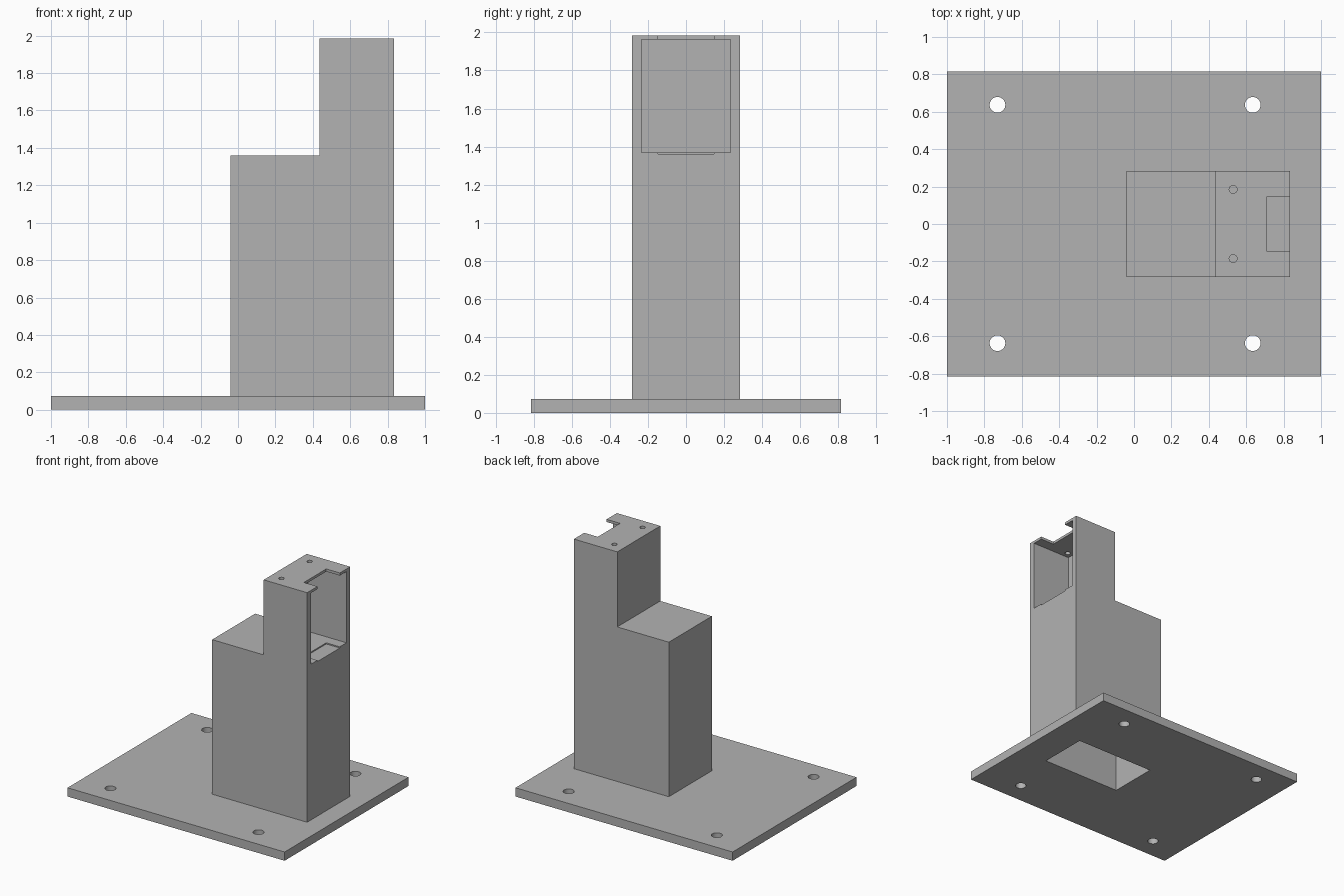
import bpy, bmesh

cube = bpy.data.objects.get("Cube")
if cube:
    bpy.data.objects.remove(cube, do_unlink=True)

grey = bpy.data.materials.new("plain grey")
grey.use_nodes = True
colour = (0.45, 0.45, 0.45, 1)
grey.diffuse_color = colour
grey.node_tree.nodes["Principled BSDF"].inputs["Base Color"].default_value = colour


def finish(name, bm):
    bmesh.ops.recalc_face_normals(bm, faces=bm.faces)
    mesh = bpy.data.meshes.new(name)
    bm.to_mesh(mesh)
    bm.free()
    mesh.materials.append(grey)
    obj = bpy.data.objects.new(name, mesh)
    bpy.context.collection.objects.link(obj)
    return obj


def box(name, x, y, z):
    """Box from x, y and z ranges."""
    bm = bmesh.new()
    bmesh.ops.create_cube(bm, size=1)
    for v in bm.verts:
        v.co = [r[0] if c < 0 else r[1] for c, r in zip(v.co, (x, y, z))]
    return finish(name, bm)


def drill(name, x, y, z, radius):
    """Upright cylinder over a z range."""
    bm = bmesh.new()
    bmesh.ops.create_cone(bm, cap_ends=True, segments=32, radius1=radius,
                          radius2=radius, depth=z[1] - z[0])
    bmesh.ops.translate(bm, verts=bm.verts, vec=(x, y, sum(z) / 2))
    return finish(name, bm)


def combine(target, tool, operation):
    """Apply a boolean, then drop the tool."""
    mod = target.modifiers.new(operation, 'BOOLEAN')
    mod.operation = operation
    mod.solver = 'EXACT'
    mod.object = tool
    bpy.context.view_layer.objects.active = target
    bpy.ops.object.modifier_apply(modifier=mod.name)
    bpy.data.objects.remove(tool, do_unlink=True)


# Base plate
stand = box("stepped_stand", (-1, 1), (-0.815, 0.815), (0, 0.073))

# Stepped column, extruded from its side profile
bm = bmesh.new()
profile = [(-0.04, 0.03), (0.835, 0.03), (0.835, 1.985),
           (0.435, 1.985), (0.435, 1.36), (-0.04, 1.36)]
face = bm.faces.new([bm.verts.new((x, -0.283, z)) for x, z in profile])
side = bmesh.ops.extrude_face_region(bm, geom=[face])["geom"]
bmesh.ops.translate(bm, vec=(0, 0.566, 0),
                    verts=[g for g in side if isinstance(g, bmesh.types.BMVert)])
combine(stand, finish("column", bm), 'UNION')

# Hollow under the column, open at the bottom
cutters = [box("hollow", (0.01, 0.735), (-0.207, 0.207), (-0.1, 1.29))]
# Head compartment, open on one side
cutters.append(box("compartment", (0.48, 1.1), (-0.235, 0.235), (1.37, 1.963)))
# Notch through the lid and shallow recess in the floor
cutters.append(box("notch", (0.71, 1.1), (-0.147, 0.147), (1.36, 2.2)))
for sign in (-1, 1):
    # Small holes in the lid
    cutters.append(drill("lid_hole", 0.53, sign * 0.185, (1.8, 2.2), 0.021))
    # Mounting holes in the plate corners
    for x in (-0.73, 0.635):
        cutters.append(drill("mounting_hole", x, sign * 0.637, (-0.1, 0.2), 0.042))
for cutter in cutters:
    combine(stand, cutter, 'DIFFERENCE')

# Smooth hole walls, crisp edges elsewhere
bpy.ops.object.select_all(action='DESELECT')
stand.select_set(True)
bpy.context.view_layer.objects.active = stand
bpy.ops.object.shade_smooth_by_angle(angle=0.52)
